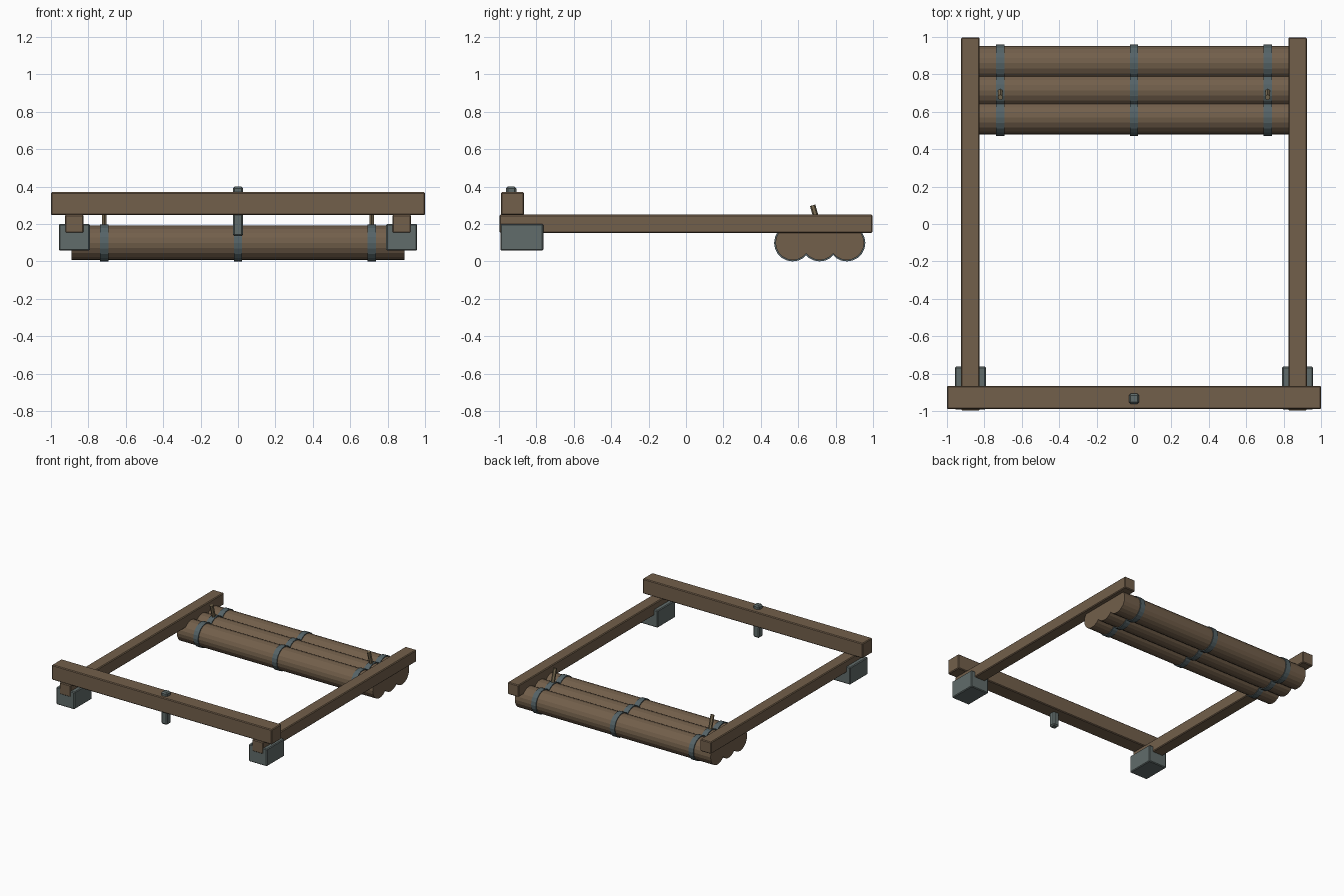
import bpy, bmesh, math
from mathutils import Matrix, Vector

if "Cube" in bpy.data.objects:
    bpy.data.objects.remove(bpy.data.objects["Cube"])


def material(name, rgb):
    m = bpy.data.materials.new(name)
    m.diffuse_color = (*rgb, 1)
    m.use_nodes = True
    m.node_tree.nodes["Principled BSDF"].inputs["Base Color"].default_value = m.diffuse_color
    return m


WOOD = material("wood", (0.17, 0.115, 0.07))
PEG = material("peg_wood", (0.21, 0.16, 0.09))
METAL = material("metal", (0.12, 0.15, 0.145))
STRAP = material("strap", (0.09, 0.125, 0.135))


def finish(bm, name, mat):
    me = bpy.data.meshes.new(name)
    bm.to_mesh(me)
    bm.free()
    me.materials.append(mat)
    ob = bpy.data.objects.new(name, me)
    bpy.context.collection.objects.link(ob)
    return ob


def box(name, lo, hi, mat, bevel=0.006):
    lo, hi = Vector(lo), Vector(hi)
    bm = bmesh.new()
    bmesh.ops.create_cube(bm, size=1, matrix=Matrix.Translation((lo + hi) / 2)
                          @ Matrix.Diagonal((*(hi - lo), 1)))
    bmesh.ops.bevel(bm, geom=bm.edges[:], offset=bevel, segments=1,
                    affect='EDGES', profile=0.5)
    return finish(bm, name, mat)


def rod(name, a, b, r, sides, mat):
    a, b = Vector(a), Vector(b)
    d = b - a
    bm = bmesh.new()
    bmesh.ops.create_cone(bm, cap_ends=True, segments=sides, radius1=r, radius2=r,
                          depth=d.length, matrix=Matrix.Translation((a + b) / 2)
                          @ d.to_track_quat('Z', 'Y').to_matrix().to_4x4())
    return finish(bm, name, mat)


# front crossbeam and its centre pin
box("front_crossbeam", (-1, -0.99, 0.247), (1, -0.865, 0.37), WOOD)
box("centre_pin", (-0.028, -0.963, 0.135), (0.028, -0.907, 0.40), METAL, 0.01)

# side rails, metal shoes and tilted pegs
for s, side in ((-1, "left"), (1, "right")):
    box(side + "_rail", (s * 0.875 - 0.05, -0.997, 0.152),
        (s * 0.875 + 0.05, 0.997, 0.25), WOOD)
    box(side + "_shoe", (s * 0.875 - 0.083, -0.993, 0.058),
        (s * 0.875 + 0.083, -0.763, 0.20), METAL)
    rod(side + "_peg", (s * 0.715, 0.72, 0.15), (s * 0.715, 0.677, 0.30),
        0.015, 6, PEG)

# rear bundle of three logs, each wrapped by three straps
for i, y in enumerate((0.57, 0.715, 0.86)):
    rod(f"log_{i + 1}", (-0.89, y, 0.099), (0.89, y, 0.099), 0.092, 20, WOOD)
    for j, x in enumerate((-0.715, 0, 0.715)):
        rod(f"strap_{i + 1}_{j + 1}", (x - 0.022, y, 0.099), (x + 0.022, y, 0.099),
            0.099, 20, STRAP)
